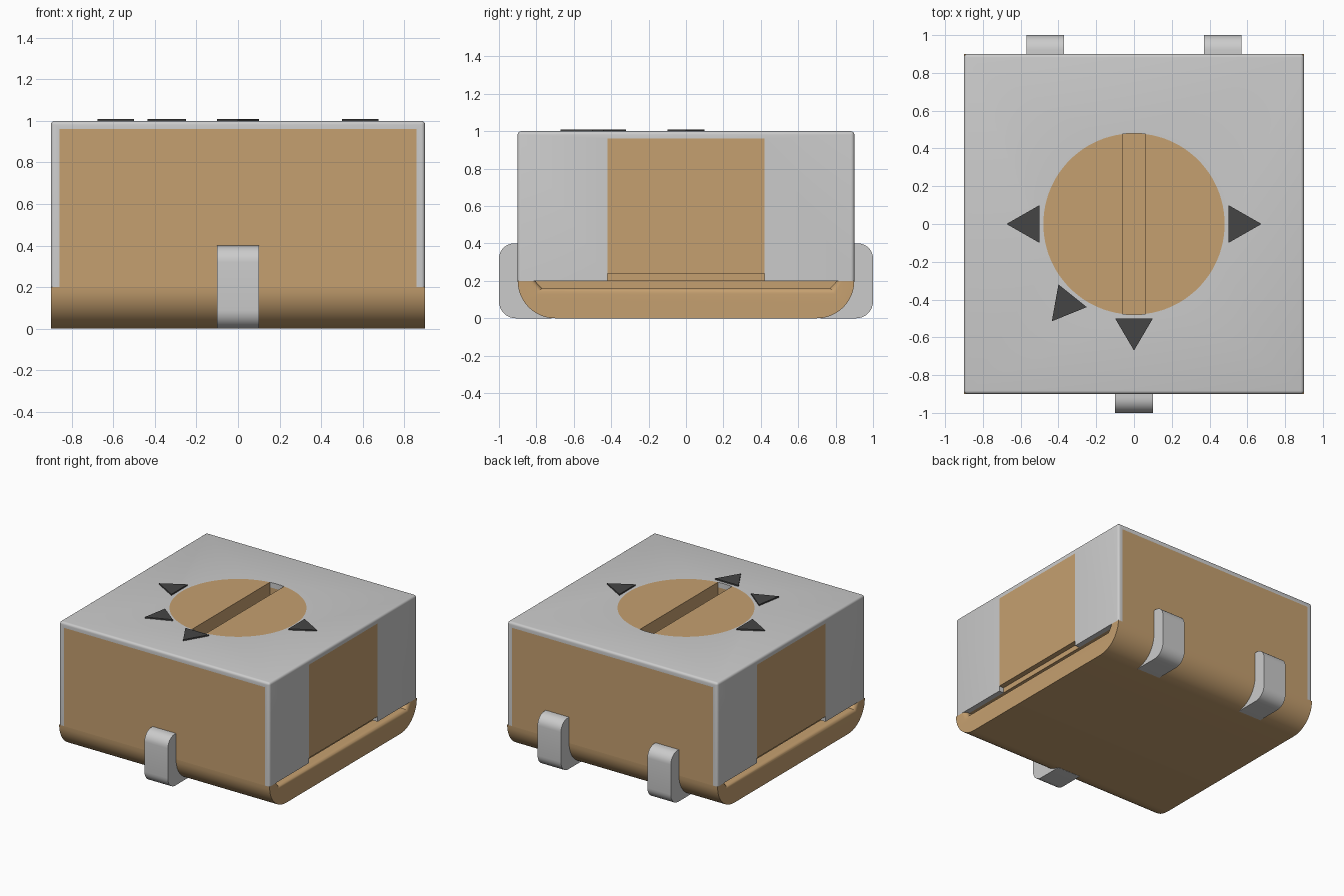
import bpy, bmesh, math
from mathutils import Matrix, Vector

if "Cube" in bpy.data.objects:
    bpy.data.objects.remove(bpy.data.objects["Cube"])


def material(name, rgb):
    m = bpy.data.materials.new(name)
    m.diffuse_color = (*rgb, 1)
    m.use_nodes = True
    m.node_tree.nodes["Principled BSDF"].inputs["Base Color"].default_value = m.diffuse_color
    return m


TAN = material("tan_plastic", (0.56, 0.35, 0.16))
DARK = material("dark_mark", (0.06, 0.06, 0.06))


def make(name, bm, mat=None):
    bmesh.ops.recalc_face_normals(bm, faces=bm.faces[:])
    me = bpy.data.meshes.new(name)
    bm.to_mesh(me)
    bm.free()
    ob = bpy.data.objects.new(name, me)
    bpy.context.collection.objects.link(ob)
    if mat:
        me.materials.append(mat)
    return ob


def box(name, lo, hi, mat=None, bevel=0):
    bm = bmesh.new()
    lo, hi = Vector(lo), Vector(hi)
    bmesh.ops.create_cube(bm, size=1, matrix=Matrix.Translation((lo + hi) / 2)
                          @ Matrix.Diagonal((*(hi - lo), 1)))
    if bevel:
        # round everything except the bottom rim
        es = [e for e in bm.edges if max(v.co.z for v in e.verts) > hi.z - 1e-4]
        bmesh.ops.bevel(bm, geom=es, offset=bevel, segments=4, profile=0.5, affect='EDGES')
    return make(name, bm, mat)


def loft(name, loops, mat=None):
    bm = bmesh.new()
    rings = [[bm.verts.new(p) for p in loop] for loop in loops]
    n = len(rings[0])
    for a, b in zip(rings, rings[1:]):
        for i in range(n):
            j = (i + 1) % n
            bm.faces.new((a[i], a[j], b[j], b[i]))
    bm.faces.new(rings[0][::-1])
    bm.faces.new(rings[-1])
    return make(name, bm, mat)


def extrude_x(name, profile, x0, x1, mat=None):
    return loft(name, [[(x, y, z) for y, z in profile] for x in (x0, x1)], mat)


def cylinder(name, r, z0, z1, mat=None):
    ring = [(r * math.cos(i * math.tau / 96), r * math.sin(i * math.tau / 96)) for i in range(96)]
    return loft(name, [[(x, y, z) for x, y in ring] for z in (z0, z1)], mat)


def arc(cy, cz, r, a0, a1, n=12):
    return [(cy + r * math.cos(math.radians(a0 + (a1 - a0) * i / n)),
             cz + r * math.sin(math.radians(a0 + (a1 - a0) * i / n))) for i in range(n + 1)]


def select(ob):
    bpy.ops.object.select_all(action='DESELECT')
    ob.select_set(True)
    bpy.context.view_layer.objects.active = ob


def cut(ob, cutter):
    mod = ob.modifiers.new("cut", 'BOOLEAN')
    mod.operation, mod.solver, mod.object = 'DIFFERENCE', 'EXACT', cutter
    select(ob)
    bpy.ops.object.modifier_apply(modifier=mod.name)
    bpy.data.objects.remove(cutter)


def smooth(ob):
    select(ob)
    bpy.ops.object.shade_smooth_by_angle(angle=math.radians(30))


# Base tray with rounded lower edges
base = extrude_x("base", arc(-0.7, 0.2, 0.2, 180, 270) + arc(0.7, 0.2, 0.2, 270, 360),
                 -0.9, 0.9, TAN)

# Relief along each side of the base, with a rounded lip
for s in (-1, 1):
    loops = []
    steps = [(0.8, 0)] + [(0.87 + 0.03 * math.sin(t), 0.03 * (1 - math.cos(t)))
                          for t in (i * math.pi / 12 for i in range(7))] + [(0.93, 0.03)]
    for x, o in steps:
        loops.append([(s * x, y, z) for y, z in (
            (-0.81 - o, 0.24), (-0.80 - o, 0.19), (-0.77 - o, 0.16 - o),
            (0.77 + o, 0.16 - o), (0.80 + o, 0.19), (0.81 + o, 0.24))])
    cut(base, loft("cutter", loops))
smooth(base)

# Bent metal cover: open front and back, side windows, round top hole
cover = box("metal_cover", (-0.9, -0.9, 0.2), (0.9, 0.9, 1.0), bevel=0.018)
cut(cover, box("cutter", (-0.86, -1.1, 0.0), (0.86, 1.1, 0.96)))
cut(cover, box("cutter", (-1.1, -0.42, 0.1), (1.1, 0.42, 0.96)))
cut(cover, cylinder("cutter", 0.48, 0.8, 1.2))
smooth(cover)

# Inner plastic body and the blocks that fill the side windows
core = box("inner_body", (-0.86, -0.9, 0.2), (0.86, 0.9, 0.96), TAN)
cut(core, cylinder("cutter", 0.48, 0.85, 1.2))
for side, s in (("left", -1), ("right", 1)):
    xs = sorted((s * 0.84, s * 0.9))
    box(side + "_window_fill", (xs[0], -0.42, 0.24), (xs[1], 0.42, 0.96), TAN)

# Slotted rotor
rotor = cylinder("rotor", 0.48, 0.85, 1.0, TAN)
cut(rotor, box("cutter", (-0.06, -0.6, 0.9), (0.06, 0.6, 1.2)))
smooth(rotor)

# Solder terminals
leg = ([(0.72, 0)] + arc(0.91, 0.09, 0.09, 270, 360, 8) + arc(0.92, 0.32, 0.08, 0, 90, 8)
       + [(0.89, 0.4), (0.89, 0.2), (0.72, 0.1)])
for name, x, s in (("front_terminal", 0, -1), ("back_left_terminal", -0.47, 1),
                   ("back_right_terminal", 0.47, 1)):
    smooth(extrude_x(name, [(s * y, z) for y, z in leg], x - 0.1, x + 0.1))

# Raised pointer marks on the top
marks = {
    "left_mark": [(-0.675, 0), (-0.5, -0.1), (-0.5, 0.1)],
    "right_mark": [(0.675, 0), (0.5, 0.1), (0.5, -0.1)],
    "front_mark": [(0, -0.67), (0.1, -0.5), (-0.1, -0.5)],
    "diagonal_mark": [(-0.435, -0.515), (-0.25, -0.44), (-0.4, -0.32)],
}
for name, tri in marks.items():
    loft(name, [[(x, y, z) for x, y in tri] for z in (0.995, 1.01)], DARK)
